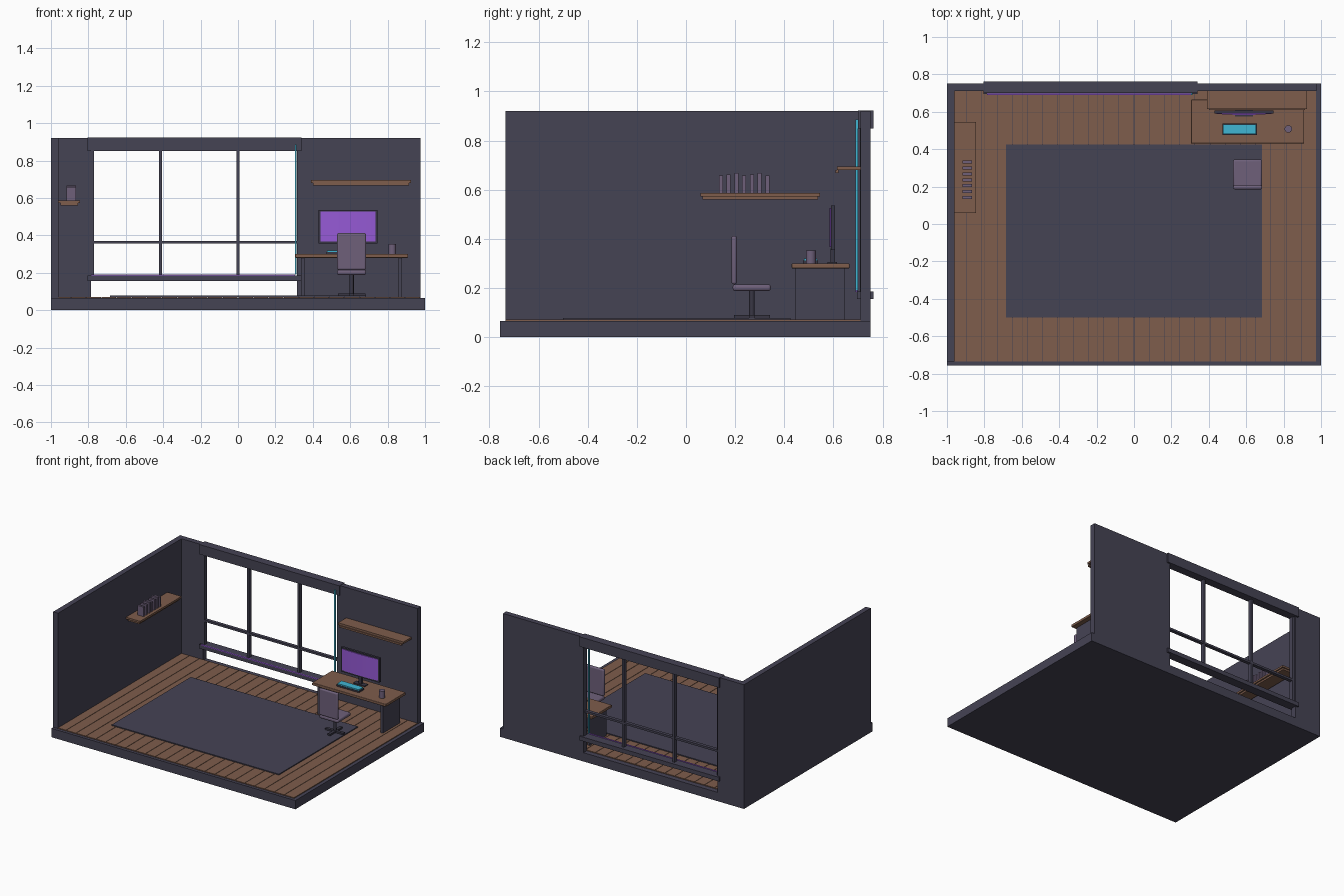
import bpy, bmesh, math

if "Cube" in bpy.data.objects:
    bpy.data.objects.remove(bpy.data.objects["Cube"])


def material(name, r, g, b):
    m = bpy.data.materials.new(name)
    m.diffuse_color = tuple(((c / 255 + 0.055) / 1.055) ** 2.4 for c in (r, g, b)) + (1,)
    m.use_nodes = True
    m.node_tree.nodes["Principled BSDF"].inputs["Base Color"].default_value = m.diffuse_color
    return m


SLATE = material("dark slate", 69, 67, 84)
WOOD = material("brown wood", 126, 93, 76)
MAUVE = material("dusty mauve", 110, 96, 122)
PURPLE = material("bright purple", 150, 90, 214)
CYAN = material("cyan", 64, 182, 212)
DARK = material("dark frame", 56, 54, 68)


def finish(bm, name, mat, bevel=0.0):
    bmesh.ops.recalc_face_normals(bm, faces=bm.faces)
    me = bpy.data.meshes.new(name)
    bm.to_mesh(me)
    bm.free()
    ob = bpy.data.objects.new(name, me)
    bpy.context.collection.objects.link(ob)
    me.materials.append(mat)
    if bevel:
        mod = ob.modifiers.new("rounding", 'BEVEL')
        mod.width, mod.segments = bevel, 3
        for p in me.polygons:
            p.use_smooth = True
        bpy.context.view_layer.objects.active = ob
        ob.select_set(True)
        bpy.ops.object.shade_smooth_by_angle(angle=math.radians(40))
        ob.select_set(False)
    return ob


def add_box(bm, x, y, z):
    vs = bmesh.ops.create_cube(bm, size=1)["verts"]
    for v in vs:
        for i, (a, b) in enumerate((x, y, z)):
            v.co[i] = a if v.co[i] < 0 else b


def box(name, mat, x, y, z, bevel=0.0):
    bm = bmesh.new()
    add_box(bm, x, y, z)
    return finish(bm, name, mat, bevel)


def cylinder(name, mat, x, y, z, r):
    bm = bmesh.new()
    bmesh.ops.create_cone(bm, cap_ends=True, segments=24, radius1=r, radius2=r, depth=z[1] - z[0])
    bmesh.ops.translate(bm, verts=bm.verts, vec=(x, y, (z[0] + z[1]) / 2))
    ob = finish(bm, name, mat)
    for p in ob.data.polygons:
        p.use_smooth = len(p.vertices) == 4
    return ob


# Room shell
box("base_slab", SLATE, (-1, 1), (-0.757, 0.75), (0, 0.065))
box("left_wall", SLATE, (-1, -0.96), (-0.735, 0.75), (0.065, 0.92))
box("back_wall_left", SLATE, (-0.96, -0.785), (0.71, 0.75), (0.065, 0.92))
box("back_wall_right", SLATE, (0.315, 0.975), (0.71, 0.75), (0.065, 0.92))

# Floor planks with narrow gaps
bm = bmesh.new()
PITCH = 0.0813
for k in range(-12, 12):
    add_box(bm, (max(k * PITCH, -0.962) + 0.0015, (k + 1) * PITCH - 0.0015),
            (-0.735, 0.712), (0.064, 0.071))
finish(bm, "floor_planks", WOOD)
box("rug", SLATE, (-0.685, 0.685), (-0.5, 0.425), (0.07, 0.078))

# Window
box("window_header", SLATE, (-0.805, 0.34), (0.70, 0.762), (0.85, 0.922))
box("window_sill", SLATE, (-0.805, 0.34), (0.695, 0.762), (0.155, 0.186))
box("sill_glow_strip", PURPLE, (-0.785, 0.305), (0.69, 0.698), (0.184, 0.19))
bm = bmesh.new()
for x in (-0.778, -0.415, 0.0):
    add_box(bm, (x - 0.008, x + 0.008), (0.708, 0.738), (0.186, 0.85))
add_box(bm, (-0.785, 0.315), (0.71, 0.735), (0.355, 0.37))
finish(bm, "window_bars", SLATE)
box("vertical_light_strip", CYAN, (0.304, 0.314), (0.69, 0.70), (0.19, 0.885))

# Wall shelves: a board with a smaller lip underneath
box("right_shelf", WOOD, (0.39, 0.925), (0.615, 0.71), (0.68, 0.695))
box("right_shelf_lip", WOOD, (0.40, 0.915), (0.609, 0.62), (0.667, 0.68))
box("left_shelf", WOOD, (-0.96, -0.845), (0.06, 0.545), (0.573, 0.587))
box("left_shelf_lip", WOOD, (-0.95, -0.855), (0.068, 0.537), (0.56, 0.573))
bm = bmesh.new()
for i in range(7):
    y = 0.142 + i * 0.0315
    add_box(bm, (-0.917, -0.867), (y - 0.008, y + 0.008), (0.587, 0.657 + 0.005 * (i % 3)))
finish(bm, "books", MAUVE)

# Desk
box("desk_top", WOOD, (0.305, 0.91), (0.43, 0.665), (0.28, 0.30), 0.004)
for side, x in (("left", 0.338), ("right", 0.858)):
    box("desk_leg_" + side, SLATE, (x, x + 0.018), (0.445, 0.645), (0.07, 0.28))

# Monitor with a gently bowed screen
box("monitor_body", DARK, (0.43, 0.745), (0.59, 0.607), (0.355, 0.536))
bm = bmesh.new()
N = 12
rows = []
for i in range(N + 1):
    t = 2 * i / N - 1
    y = 0.583 + 0.006 * t * t
    rows.append([bm.verts.new((0.5875 + 0.147 * t, yy, z))
                 for yy, z in ((y, 0.367), (y, 0.526), (0.591, 0.526), (0.591, 0.367))])
for a, b in zip(rows, rows[1:]):
    for j in range(4):
        bm.faces.new((a[j], a[(j + 1) % 4], b[(j + 1) % 4], b[j]))
bm.faces.new(rows[0])
bm.faces.new(rows[-1])
finish(bm, "monitor_screen", PURPLE)
box("monitor_neck", DARK, (0.575, 0.60), (0.588, 0.606), (0.30, 0.36))
box("monitor_foot", DARK, (0.54, 0.635), (0.575, 0.615), (0.30, 0.306))

# Desk items
box("keyboard_base", DARK, (0.473, 0.657), (0.477, 0.537), (0.30, 0.311))
box("keyboard_keys", CYAN, (0.477, 0.653), (0.481, 0.533), (0.311, 0.32))
cylinder("mug", MAUVE, 0.825, 0.508, (0.30, 0.353), 0.02)

# Chair
box("chair_seat", MAUVE, (0.53, 0.685), (0.19, 0.345), (0.188, 0.215), 0.01)
box("chair_back", MAUVE, (0.53, 0.685), (0.185, 0.207), (0.215, 0.412), 0.009)
cylinder("chair_post", DARK, 0.608, 0.268, (0.08, 0.19), 0.011)
bm = bmesh.new()
add_box(bm, (0.535, 0.682), (0.257, 0.279), (0.076, 0.09))
add_box(bm, (0.597, 0.619), (0.195, 0.341), (0.076, 0.09))
finish(bm, "chair_foot", DARK)
